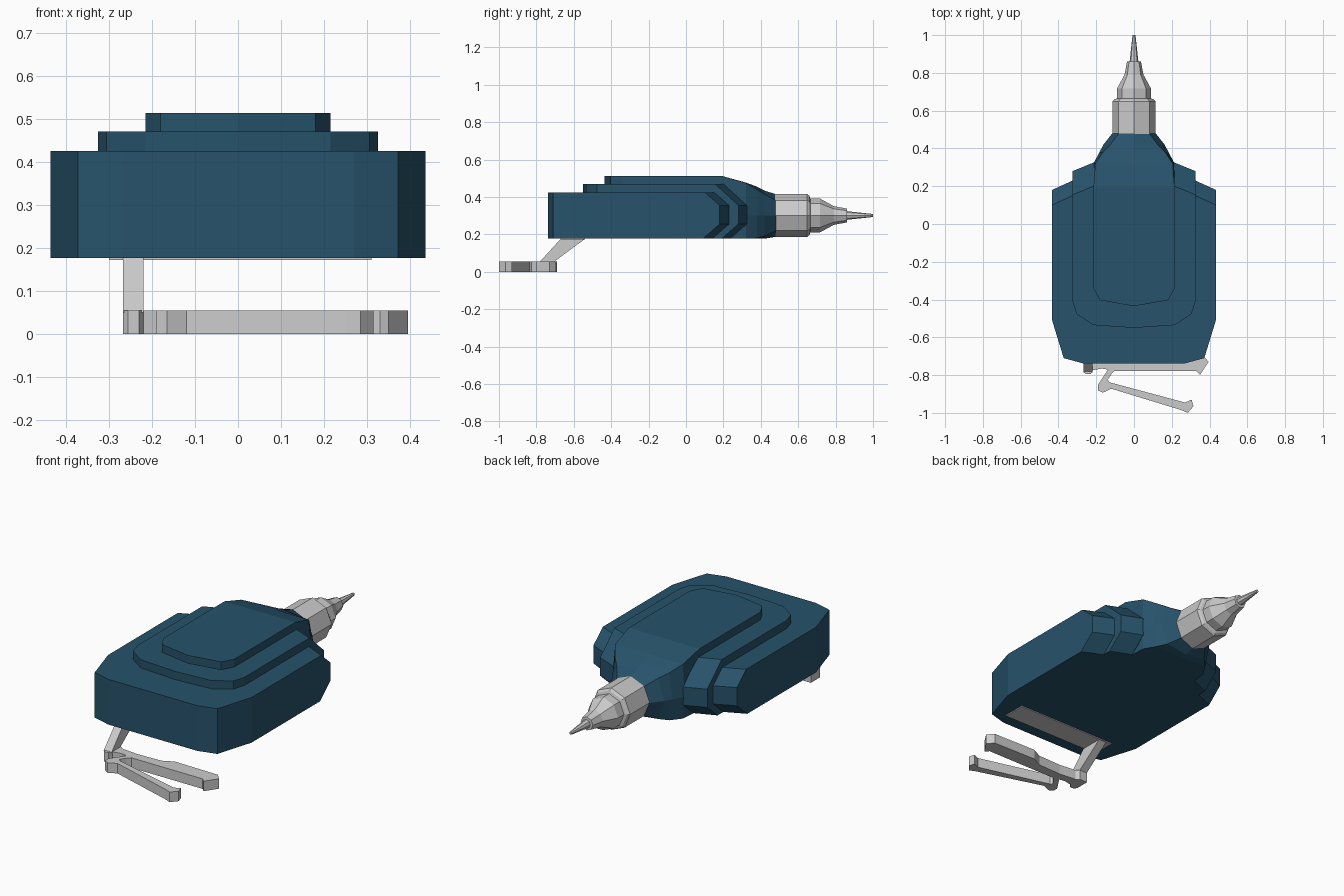
import bpy, bmesh
from math import sin, cos, pi

blue = bpy.data.materials.new("body_blue")
blue.diffuse_color = (0.02, 0.085, 0.145, 1)


def loft(name, rings, mat=None):
    """Skin a list of equal-length point rings and cap both ends."""
    bm = bmesh.new()
    loops = [[bm.verts.new(p) for p in ring] for ring in rings]
    n = len(loops[0])
    for a, b in zip(loops, loops[1:]):
        for i in range(n):
            j = (i + 1) % n
            bm.faces.new((a[i], a[j], b[j], b[i]))
    bm.faces.new(loops[0])
    bm.faces.new(loops[-1])
    bmesh.ops.recalc_face_normals(bm, faces=bm.faces)
    me = bpy.data.meshes.new(name)
    bm.to_mesh(me)
    bm.free()
    ob = bpy.data.objects.new(name, me)
    bpy.context.collection.objects.link(ob)
    if mat:
        me.materials.append(mat)
    return ob


def slab(name, front, back, levels):
    """Mirrored outline stacked over (z, back-end shift) levels."""
    rings = []
    for z, shift in levels:
        half = [(x, y, z) for x, y in front] + [(x, y + shift, z) for x, y in back]
        rings.append(half + [(-x, y, z) for x, y, z in reversed(half) if x > 0])
    return loft(name, rings, blue)


def plate(name, outline, z0, z1):
    return loft(name, [[(x, y, z) for x, y in outline] for z in (z0, z1)])


# Stepped body with bevelled rear shoulders
slab("main_body", [(0.27, -0.738), (0.372, -0.71), (0.435, -0.505)],
     [(0.435, 0.18), (0.325, 0.23)],
     [(0.177, -0.09), (0.255, 0), (0.355, 0), (0.425, -0.08)])
slab("middle_step", [(0, -0.55), (0.215, -0.535), (0.305, -0.475), (0.325, -0.41)],
     [(0.325, 0.28), (0.215, 0.325)],
     [(0.177, -0.09), (0.255, 0), (0.355, 0), (0.47, -0.125)])
slab("top_step", [(0, -0.435), (0.18, -0.403), (0.215, -0.34)],
     [(0.215, 0.19)], [(0.3, 0), (0.513, 0)])

# Neck: rectangular section blending into the octagonal collar
neck = []
for y, w, cx, zt, zc, zb, zbc in [
        (0.19, 0.215, 0.215, 0.513, 0.513, 0.177, 0.177),
        (0.32, 0.215, 0.205, 0.477, 0.475, 0.177, 0.177),
        (0.38, 0.183, 0.165, 0.455, 0.44, 0.177, 0.18),
        (0.42, 0.162, 0.125, 0.434, 0.415, 0.177, 0.192),
        (0.48, 0.115, 0.081, 0.415, 0.381, 0.187, 0.219)]:
    neck.append([(0, y, zt), (cx, y, zc), (w, y, 0.3), (cx, y, zbc),
                 (0, y, zb), (-cx, y, zbc), (-w, y, 0.3), (-cx, y, zc)])
loft("neck", neck, blue)

# Eight-sided metal nozzle
nozzle = [(0.475, 0.115), (0.648, 0.115), (0.66, 0.105), (0.665, 0.09), (0.717, 0.09),
          (0.79, 0.05), (0.86, 0.037), (0.861, 0.023), (1.0, 0.008)]
loft("nozzle", [[(r * sin(k * pi / 4), y, 0.301 + r * cos(k * pi / 4))
                 for k in range(8)] for y, r in nozzle])

# Mounting plate and sloping arm under the body
plate("mounting_plate", [(-0.3, -0.67), (0.31, -0.67), (0.31, -0.54), (-0.3, -0.54)],
      0.172, 0.18)
arm = [(-0.67, 0.176), (-0.54, 0.176), (-0.71, 0.05), (-0.785, 0.05)]
loft("clip_arm", [[(x, y, z) for y, z in arm] for x in (-0.267, -0.22)])

# Two flat prongs of the clip
plate("rear_prong",
      [(-0.267, -0.70), (-0.267, -0.78), (-0.255, -0.795), (-0.23, -0.795),
       (-0.22, -0.775), (-0.17, -0.765), (-0.1, -0.778), (0.33, -0.778),
       (0.35, -0.798), (0.395, -0.73), (0.365, -0.695), (0.1, -0.69),
       (0.04, -0.72), (-0.1, -0.725), (-0.2, -0.715), (-0.22, -0.70)], 0, 0.055)
plate("front_prong",
      [(-0.13, -0.76), (-0.19, -0.85), (-0.19, -0.88), (-0.165, -0.893),
       (-0.12, -0.872), (0.25, -0.985), (0.285, -1.0), (0.315, -0.965),
       (0.305, -0.93), (0.27, -0.945), (-0.13, -0.838), (-0.14, -0.825),
       (-0.12, -0.795), (-0.09, -0.765)], 0, 0.055)
